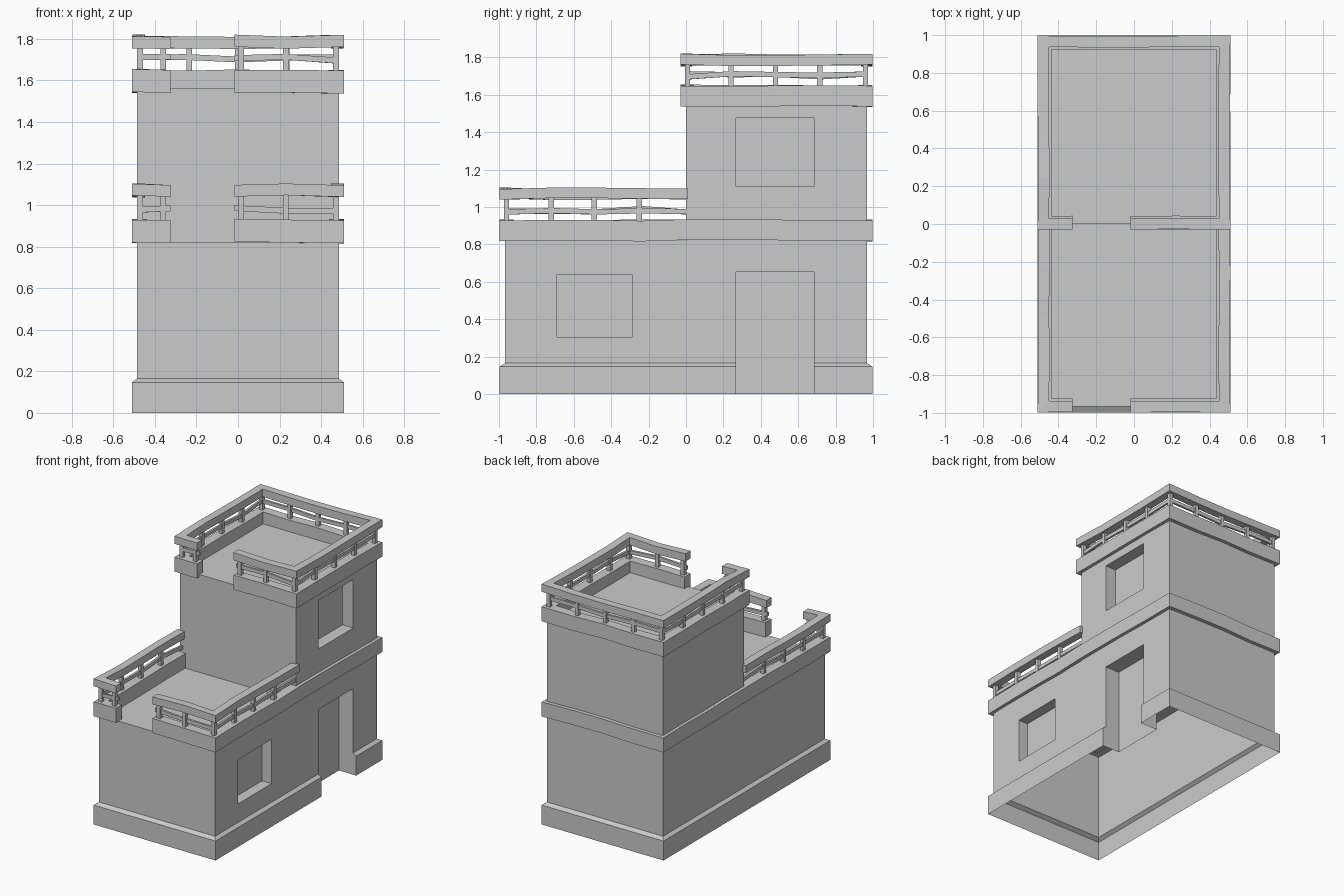
import bpy, bmesh, random
from mathutils import Vector

if "Cube" in bpy.data.objects:
    bpy.data.objects.remove(bpy.data.objects["Cube"])

random.seed(4)
X, Y = 0.51, 0.997          # outer extents of trim and plinth
BX, BY = 0.485, 0.967       # wall extents
GAP = (-0.325, -0.018)      # opening in the front parapets


def finish(bm, name):
    bmesh.ops.recalc_face_normals(bm, faces=bm.faces)
    me = bpy.data.meshes.new(name)
    bm.to_mesh(me)
    bm.free()
    ob = bpy.data.objects.new(name, me)
    bpy.context.collection.objects.link(ob)
    return ob


def add_box(bm, lo, hi):
    lo, hi = Vector(lo), Vector(hi)
    vs = bmesh.ops.create_cube(bm, size=1)["verts"]
    for v in vs:
        v.co = (lo + hi) / 2 + Vector(a * b for a, b in zip(v.co, hi - lo))


def sweep(bm, path, w, z0, z1, wave):
    """Rectangular bar along a flat path, gently uneven in height and line."""
    pts = []
    for a, b in zip(path, path[1:]):
        a, b = Vector(a), Vector(b)
        n = max(1, round((b - a).length / 0.24))
        pts += [a.lerp(b, i / n) for i in range(n)]
    pts.append(Vector(path[-1]))
    rings = []
    for i, p in enumerate(pts):
        d0 = (p - pts[max(i - 1, 0)]).normalized()
        d1 = (pts[min(i + 1, len(pts) - 1)] - p).normalized()
        d0, d1 = (d0 if i else d1), (d1 if i < len(pts) - 1 else d0)
        n0, n1 = Vector((-d0.y, d0.x)), Vector((-d1.y, d1.x))
        m = (n0 + n1) / (1 + n0.dot(n1)) * w / 2
        dz = random.uniform(-wave, wave)
        s = (n0 * random.uniform(-wave, 0) * 0.5) if n0 == n1 else Vector((0, 0))
        rings.append([bm.verts.new((q.x, q.y, z + dz)) for q, z in
                      ((p + s - m, z0), (p + s + m, z0), (p + s + m, z1), (p + s - m, z1))])
    for a, b in zip(rings, rings[1:]):
        for k in range(4):
            bm.faces.new((a[k], a[(k + 1) % 4], b[(k + 1) % 4], b[k]))
    bm.faces.new(rings[0])
    bm.faces.new(rings[-1])


def loop_path(y0, y1, i):
    """Open rectangle inset by i, broken by the front gap."""
    return [(GAP[0], y0 + i), (-X + i, y0 + i), (-X + i, y1 - i),
            (X - i, y1 - i), (X - i, y0 + i), (GAP[1], y0 + i)]


def side_paths(i):
    """Left and right railings of the lower terrace."""
    return [[(GAP[0], -Y + i), (-X + i, -Y + i), (-X + i, 0.01)],
            [(X - i, 0.01), (X - i, -Y + i), (GAP[1], -Y + i)]]


def bars(name, paths, w, z0, z1, wave):
    bm = bmesh.new()
    for p in paths:
        sweep(bm, p, w, z0, z1, wave)
    return finish(bm, name)


def posts(name, spots, z0, z1):
    bm = bmesh.new()
    for x, y in spots:
        add_box(bm, (x - 0.014, y - 0.014, z0), (x + 0.014, y + 0.014, z1))
    return finish(bm, name)


# Walls with plinth, stepped from terrace to tower
bm = bmesh.new()
rings = []
for x, y, z in ((X, Y, 0), (X, Y, 0.147), (BX, BY, 0.165), (BX, BY, 0.82)):
    rings.append([bm.verts.new(c + (z,)) for c in
                  ((-x, -y), (x, -y), (x, 0), (x, y), (-x, y), (-x, 0))])
for a, b in zip(rings, rings[1:]):
    for k in range(6):
        bm.faces.new((a[k], a[(k + 1) % 6], b[(k + 1) % 6], b[k]))
bm.faces.new(rings[0])
t = rings[-1]
bm.faces.new((t[0], t[1], t[2], t[5]))
up = [bm.verts.new((v.co.x, v.co.y, 1.56)) for v in t[2:]]
for k in range(4):
    bm.faces.new((t[2 + k], t[2 + (k + 1) % 4], up[(k + 1) % 4], up[k]))
bm.faces.new(up)
walls = finish(bm, "walls")

# Window and door recesses in the right wall
bm = bmesh.new()
for y0, y1, z0, z1, d in ((-0.69, -0.29, 0.305, 0.64, 0.08),
                          (0.268, 0.685, -0.1, 0.652, 0.12),
                          (0.268, 0.685, 1.11, 1.477, 0.09)):
    add_box(bm, (BX - d, y0, z0), (0.7, y1, z1))
cutter = finish(bm, "recess_cutter")
mod = walls.modifiers.new("recesses", 'BOOLEAN')
mod.operation, mod.solver, mod.object = 'DIFFERENCE', 'EXACT', cutter
bpy.context.view_layer.objects.active = walls
bpy.ops.object.modifier_apply(modifier=mod.name)
bpy.data.objects.remove(cutter)

# Open underside
bm = bmesh.new()
bm.from_mesh(walls.data)
bmesh.ops.delete(bm, geom=[f for f in bm.faces if all(v.co.z < 1e-4 for v in f.verts)],
                 context='FACES')
bm.to_mesh(walls.data)
bm.free()

# Parapet bands
bars("lower_parapet", [loop_path(-Y, Y, 0.036)], 0.072, 0.82, 0.93, 0.005)
bars("upper_parapet", [loop_path(-0.03, Y, 0.036)], 0.072, 1.54, 1.65, 0.005)

# Terrace and tower railings: hand rail, thin middle rail
bars("lower_hand_rail", side_paths(0.03), 0.06, 1.042, 1.098, 0.006)
bars("lower_middle_rail", side_paths(0.036), 0.016, 0.968, 0.996, 0.01)
bars("upper_hand_rail", [loop_path(-0.03, Y, 0.03)], 0.06, 1.757, 1.815, 0.006)
bars("upper_middle_rail", [loop_path(-0.03, Y, 0.036)], 0.016, 1.69, 1.718, 0.01)

# Railing posts
px = 0.472
front = (-px, -0.36, 0.015, 0.23, px)
low = [(x, -0.96) for x in front]
low += [(s * px, y) for s in (-1, 1) for y in (-0.72, -0.49, -0.25)]
high = [(x, 0.008) for x in front]
high += [(x, 0.96) for x in (-px, -0.235, 0.0, 0.235, px)]
high += [(s * px, y) for s in (-1, 1) for y in (0.24, 0.478, 0.715)]
posts("lower_posts", low, 0.92, 1.05)
posts("upper_posts", high, 1.64, 1.765)
